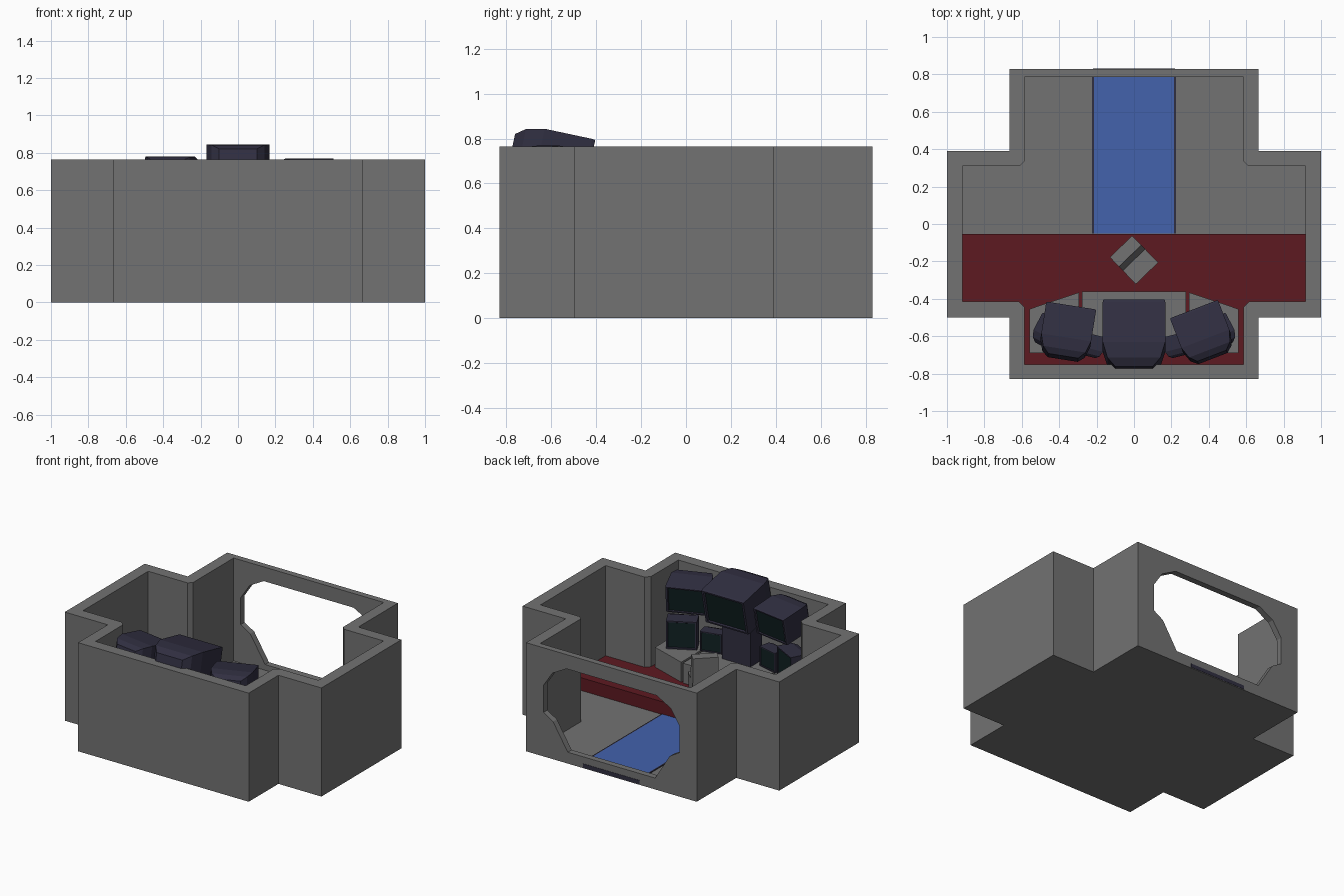
import bpy, bmesh
from math import radians
from mathutils import Matrix, Vector, Euler

if "Cube" in bpy.data.objects:
    bpy.data.objects.remove(bpy.data.objects["Cube"])


def material(name, rgb):
    m = bpy.data.materials.new(name)
    m.diffuse_color = (*rgb, 1)
    m.use_nodes = True
    m.node_tree.nodes["Principled BSDF"].inputs["Base Color"].default_value = m.diffuse_color
    return m


GREY = material("grey", (0.17, 0.17, 0.17))
RED = material("red", (0.11, 0.01, 0.015))
BLUE = material("blue", (0.056, 0.122, 0.413))
NAVY = material("navy", (0.03, 0.028, 0.053))
SCREEN = material("screen", (0.005, 0.015, 0.016))


def finish(name, bm, mats):
    bmesh.ops.recalc_face_normals(bm, faces=bm.faces)
    me = bpy.data.meshes.new(name)
    bm.to_mesh(me)
    bm.free()
    for m in mats:
        me.materials.append(m)
    ob = bpy.data.objects.new(name, me)
    bpy.context.collection.objects.link(ob)
    return ob


def prism(name, pts, lo, hi, mat, matrix=Matrix()):
    """Extrude a flat outline from z=lo to z=hi, then transform it."""
    bm = bmesh.new()
    face = bm.faces.new([bm.verts.new((x, y, lo)) for x, y in pts])
    new = bmesh.ops.extrude_face_region(bm, geom=[face])["geom"]
    bmesh.ops.translate(bm, vec=(0, 0, hi - lo),
                        verts=[v for v in new if isinstance(v, bmesh.types.BMVert)])
    bm.transform(matrix)
    return finish(name, bm, [mat])


def box(name, x0, x1, y0, y1, z0, z1, mat):
    return prism(name, [(x0, y0), (x1, y0), (x1, y1), (x0, y1)], z0, z1, mat)


def mirrored(half):
    """Complete a right-hand outline with its left-hand mirror image."""
    return half + [(-x, y) for x, y in reversed(half)]


def cut(target, cutter):
    mod = target.modifiers.new("cut", "BOOLEAN")
    mod.operation, mod.solver, mod.object = "DIFFERENCE", "EXACT", cutter
    cutter.hide_render = True
    cutter.hide_set(True)


# Axes that stand an outline upright: outline y becomes z, extrusion runs along y
UPRIGHT = Matrix(((1, 0, 0, 0), (0, 0, 1, 0), (0, 1, 0, 0), (0, 0, 0, 1)))

# Cross-shaped room with floor, walls and a faceted doorway
room = prism("room_shell", mirrored([(0.665, -0.83), (0.665, -0.5), (1, -0.5),
                                     (1, 0.39), (0.665, 0.39), (0.665, 0.83)]),
             0, 0.765, GREY)
inside = mirrored([(0.585, -0.75), (0.585, -0.445), (0.615, -0.415), (0.917, -0.415),
                   (0.917, 0.31), (0.61, 0.31), (0.585, 0.335), (0.585, 0.787)])
cut(room, prism("room_cutter", inside, 0.04, 0.9, GREY))
doorway = mirrored([(0.34, 0.08), (0.455, 0.265), (0.53, 0.31), (0.53, 0.5),
                    (0.46, 0.605), (0.35, 0.665)])
cut(room, prism("doorway_cutter", doorway, 0.7, 0.95, GREY, UPRIGHT))

# Carpet runner with dark trim and threshold
box("carpet", -0.215, 0.215, -0.05, 0.787, 0.03, 0.045, BLUE)
for side, x in (("left", -0.22), ("right", 0.22)):
    box("carpet_trim_" + side, x - 0.005, x + 0.005, -0.05, 0.787, 0.03, 0.045, NAVY)
box("threshold", -0.22, 0.22, 0.8, 0.832, 0.005, 0.032, NAVY)

# Raised red platform
prism("platform", mirrored([(0.585, -0.75), (0.585, -0.445), (0.615, -0.415),
                            (0.917, -0.415), (0.917, -0.053)]), 0.035, 0.13, RED)

# Three-part desk with narrow gaps
box("desk_centre", -0.277, 0.277, -0.69, -0.36, 0.125, 0.27, GREY)
for side, s in (("left", -1), ("right", 1)):
    prism("desk_" + side, [(s * 0.293, -0.365), (s * 0.56, -0.455),
                           (s * 0.56, -0.69), (s * 0.293, -0.69)], 0.125, 0.27, GREY)

# Chair: an L-shaped side profile, turned towards the desk
chair_side = [(-0.07, 0.125), (0.07, 0.125), (0.1, 0.31), (0.0, 0.31),
              (-0.03, 0.49), (-0.1, 0.49), (-0.095, 0.3)]
prism("chair", chair_side, -0.083, 0.083, GREY,
      Matrix.Translation((0, -0.192, 0)) @ Matrix.Rotation(radians(-46), 4, "Z") @ UPRIGHT)


def monitor(name, pos, w, h, d, yaw, tilt):
    """Tube monitor facing +y: recessed screen, bezel and tapering back."""
    bm = bmesh.new()
    # (depth, scale) of each ring from the screen round to the back
    rings = []
    for depth, k in ((0.03 * d, 0.86), (0, 0.89), (0, 0.98), (0.04 * d, 1),
                     (0.65 * d, 1), (0.88 * d, 0.85), (d, 0.6)):
        rings.append([bm.verts.new((sx * w / 2 * k, -depth, sz * h / 2 * k))
                      for sx, sz in ((-1, -1), (1, -1), (1, 1), (-1, 1))])
    for a, b in zip(rings, rings[1:]):
        for i in range(4):
            j = (i + 1) % 4
            bm.faces.new((a[i], a[j], b[j], b[i]))
    bm.faces.new(rings[0]).material_index = 1
    bm.faces.new(rings[-1])
    turn = Euler((radians(-tilt), 0, radians(yaw))).to_matrix().to_4x4()
    bm.transform(Matrix.Translation(Vector(pos)) @ turn)
    finish(name, bm, [NAVY, SCREEN])


# Upper monitors
monitor("monitor_centre", (0, -0.43, 0.673), 0.335, 0.25, 0.355, 0, 12)
monitor("monitor_right", (0.325, -0.467, 0.65), 0.275, 0.19, 0.265, 21, 8)
monitor("monitor_left", (-0.338, -0.452, 0.655), 0.27, 0.19, 0.27, -9, 10)

# Desk-top monitors, mirrored left and right
for side, s in (("left", -1), ("right", 1)):
    monitor("outer_small_monitor_" + side, (s * 0.4, -0.52, 0.37), 0.2, 0.2, 0.16, s * 28, 0)
    monitor("inner_small_monitor_" + side, (s * 0.22, -0.59, 0.34), 0.15, 0.14, 0.12, s * 14, 0)

# Pedestal under the centre monitor
box("monitor_pedestal", -0.11, 0.11, -0.69, -0.56, 0.265, 0.62, NAVY)
